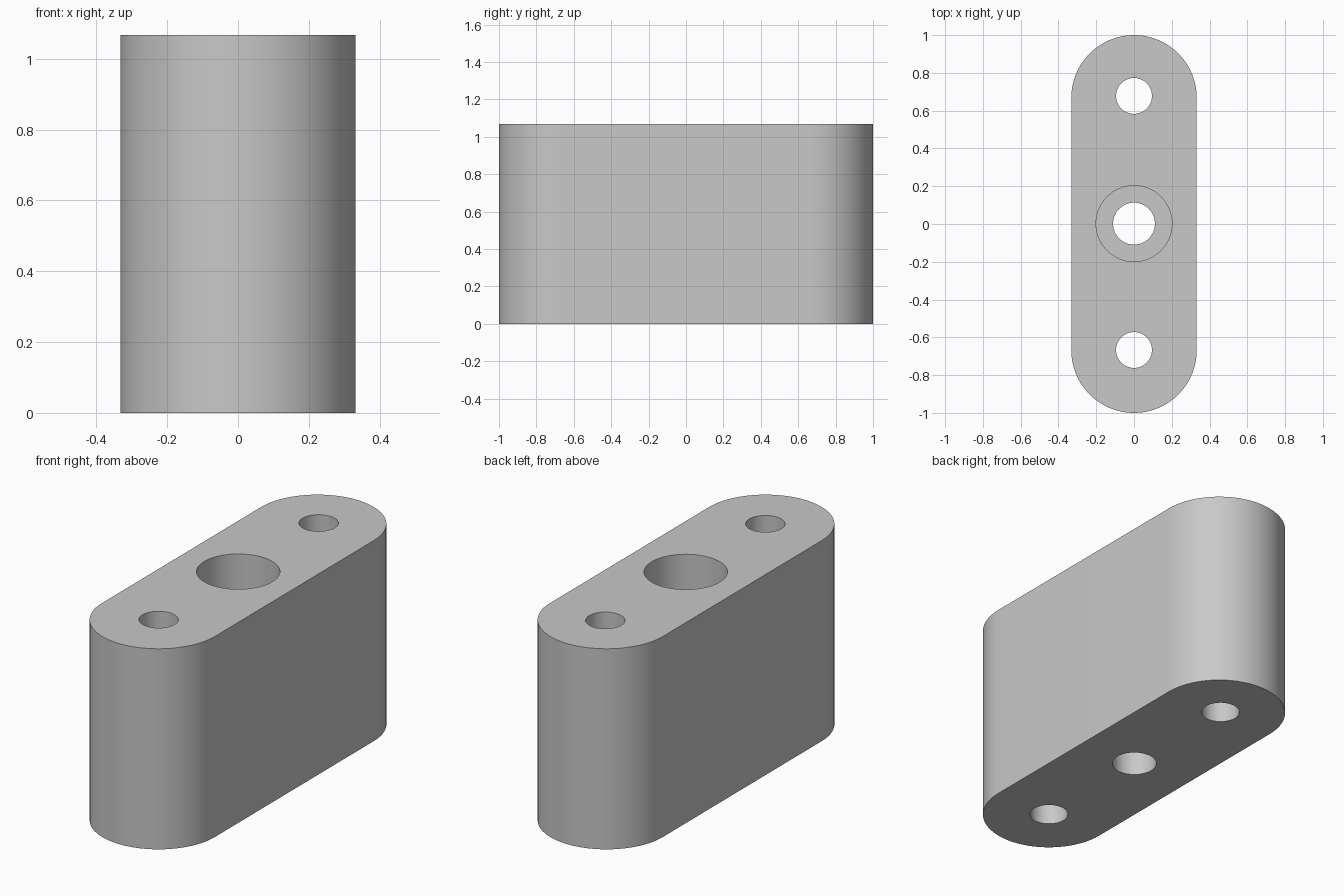
import bpy
import bmesh
from math import cos, sin, pi, radians

cube = bpy.data.objects.get("Cube")
if cube:
    bpy.data.objects.remove(cube, do_unlink=True)

HEIGHT = 1.067
RADIUS = 0.332
SEGMENTS = 64

grey = bpy.data.materials.new("light grey")
grey.use_nodes = True
colour = (0.58, 0.58, 0.58, 1)
grey.diffuse_color = colour
grey.node_tree.nodes["Principled BSDF"].inputs["Base Color"].default_value = colour


def arc(radius, y, start, end, steps):
    angles = [start + (end - start) * i / steps for i in range(steps + 1)]
    return [(radius * cos(a), y + radius * sin(a)) for a in angles]


def prism(name, outline, bottom, top):
    """Extrude a flat outline between two heights."""
    bm = bmesh.new()
    base = bm.faces.new([bm.verts.new((x, y, bottom)) for x, y in outline])
    grown = bmesh.ops.extrude_face_region(bm, geom=[base])["geom"]
    verts = [v for v in grown if isinstance(v, bmesh.types.BMVert)]
    bmesh.ops.translate(bm, verts=verts, vec=(0, 0, top - bottom))
    bmesh.ops.recalc_face_normals(bm, faces=bm.faces)
    mesh = bpy.data.meshes.new(name)
    bm.to_mesh(mesh)
    bm.free()
    mesh.materials.append(grey)
    obj = bpy.data.objects.new(name, mesh)
    bpy.context.collection.objects.link(obj)
    return obj


# Block with rounded ends
end_y = 1 - RADIUS
outline = arc(RADIUS, end_y, 0, pi, SEGMENTS) + arc(RADIUS, -end_y, pi, 2 * pi, SEGMENTS)
block = prism("rounded_block", outline, 0, HEIGHT)

# Through holes and the wider upper bore: name, radius, y, bottom
holes = [
    ("front_hole", 0.095, -0.667, -0.1),
    ("back_hole", 0.095, 0.678, -0.1),
    ("centre_hole", 0.111, 0.002, -0.1),
    ("centre_counterbore", 0.201, 0.002, HEIGHT / 2),
]
bpy.context.view_layer.objects.active = block
for name, radius, y, bottom in holes:
    circle = arc(radius, y, 0, 2 * pi, SEGMENTS)[:-1]
    cutter = prism(name + "_cutter", circle, bottom, HEIGHT + 0.1)
    cutter.hide_render = True
    cut = block.modifiers.new(name, "BOOLEAN")
    cut.operation = "DIFFERENCE"
    cut.solver = "EXACT"
    cut.object = cutter
    bpy.ops.object.modifier_apply(modifier=cut.name)
    bpy.data.objects.remove(cutter, do_unlink=True)

# Smooth walls with crisp rims
bpy.ops.object.select_all(action="DESELECT")
block.select_set(True)
bpy.ops.object.shade_smooth_by_angle(angle=radians(30))
